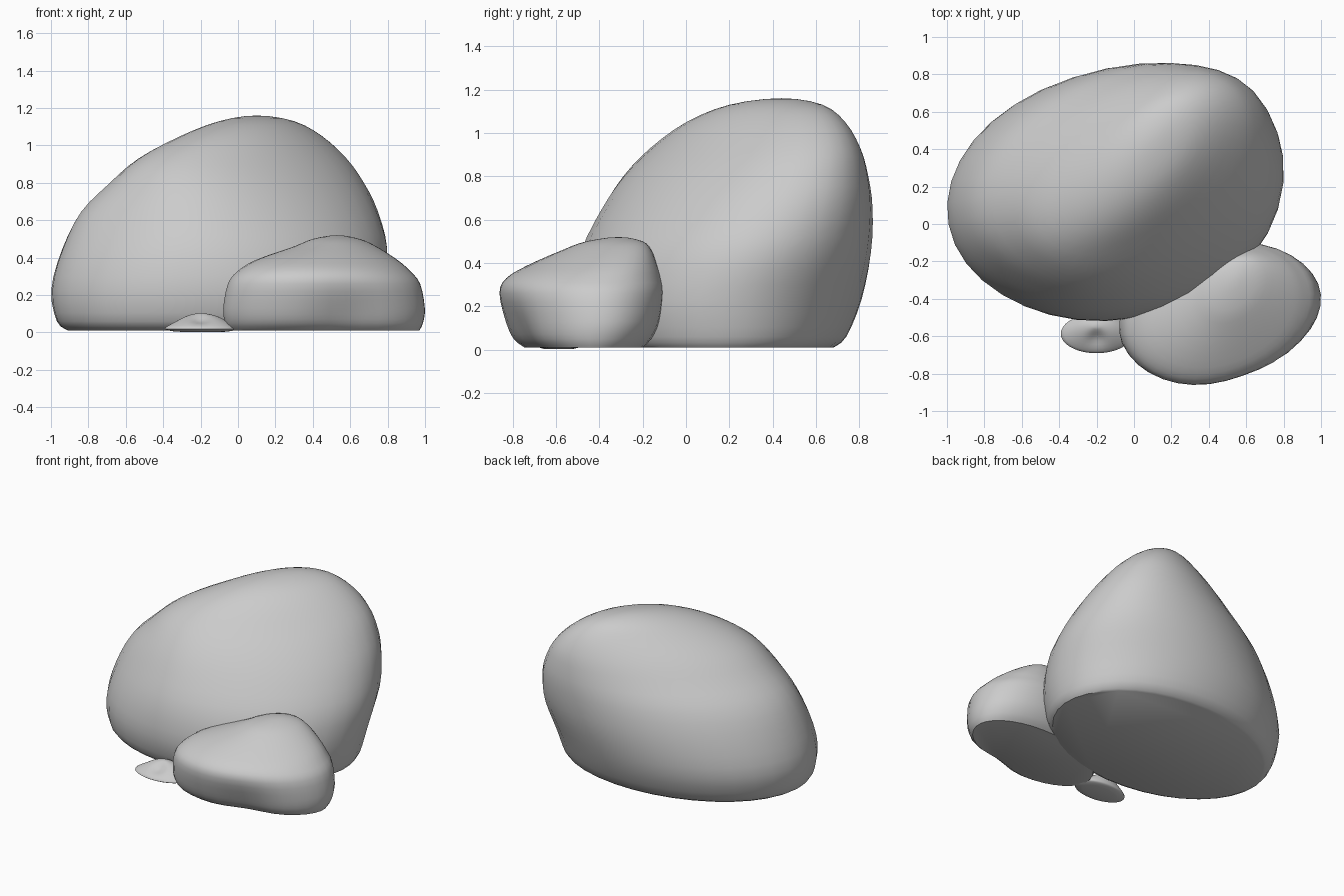
import bpy, bmesh, math
from mathutils import Vector

if "Cube" in bpy.data.objects:
    bpy.data.objects.remove(bpy.data.objects["Cube"])

SEGMENTS, STEPS = 36, 3


def catmull(p0, p1, p2, p3, t):
    return [0.5 * (2 * b + (c - a) * t + (2 * a - 5 * b + 4 * c - d) * t * t
                   + (3 * b - a - 3 * c + d) * t ** 3)
            for a, b, c, d in zip(p0, p1, p2, p3)]


def make_rock(name, rings, dents=()):
    """Loft skewed ellipses; ring = (z, xmin, xmax, ymin, ymax, skew), last ring is a point."""
    # mirrored ring past the peak keeps the top rounded
    z, x0, x1, y0, y1, k = rings[-2]
    padded = [rings[0]] + rings + [(z, x1, x0, y1, y0, k)]
    levels = []
    for i in range(1, len(padded) - 2):
        for s in range(STEPS):
            levels.append(catmull(*padded[i - 1:i + 3], s / STEPS))

    bm = bmesh.new()
    loops = []
    for z, x0, x1, y0, y1, k in levels:
        loop = []
        for j in range(SEGMENTS):
            a = 2 * math.pi * j / SEGMENTS - k / 2
            p = Vector(((x0 + x1) / 2 + (x1 - x0) / 2 * math.cos(a),
                        (y0 + y1) / 2 + (y1 - y0) / 2 * math.sin(a + k), z))
            for centre, push, radius in dents:
                d = (p - Vector(centre)).length / radius
                p += Vector(push) * math.exp(-d * d)
            loop.append(bm.verts.new(p))
        loops.append(loop)
    for low, high in zip(loops, loops[1:]):
        for j in range(SEGMENTS):
            n = (j + 1) % SEGMENTS
            bm.faces.new((low[j], low[n], high[n], high[j]))
    z, x0, x1, y0, y1, k = rings[-1]
    peak = bm.verts.new(((x0 + x1) / 2, (y0 + y1) / 2, z))
    for j in range(SEGMENTS):
        bm.faces.new((loops[-1][j], loops[-1][(j + 1) % SEGMENTS], peak))
    bm.faces.new(loops[0][::-1])
    bmesh.ops.recalc_face_normals(bm, faces=bm.faces)

    mesh = bpy.data.meshes.new(name)
    bm.to_mesh(mesh)
    bm.free()
    obj = bpy.data.objects.new(name, mesh)
    bpy.context.collection.objects.link(obj)
    bpy.ops.object.select_all(action='DESELECT')
    obj.select_set(True)
    bpy.context.view_layer.objects.active = obj
    bpy.ops.object.shade_smooth_by_angle(angle=math.radians(40))
    return obj


# Large boulder with a diagonal ridge, sloping down to the front left
make_rock("large_boulder", [
    (0.01, -0.91, 0.72, -0.42, 0.68, 0.10),
    (0.06, -0.97, 0.75, -0.48, 0.74, 0.10),
    (0.23, -1.00, 0.785, -0.52, 0.81, 0.10),
    (0.45, -0.945, 0.80, -0.49, 0.855, 0.18),
    (0.65, -0.85, 0.745, -0.40, 0.86, 0.29),
    (0.80, -0.70, 0.67, -0.30, 0.84, 0.40),
    (0.93, -0.54, 0.58, -0.17, 0.805, 0.50),
    (1.05, -0.31, 0.45, 0.00, 0.735, 0.56),
    (1.13, -0.10, 0.30, 0.20, 0.63, 0.56),
    (1.16, 0.10, 0.10, 0.44, 0.44, 0.56)],
    dents=[((-0.62, -0.25, 0.60), (0.04, 0.04, -0.02), 0.32),
           ((0.58, 0.70, 0.65), (0.012, 0.012, 0.0), 0.25)])

# Medium boulder leaning against it, with a hollow in its front face
make_rock("medium_boulder", [
    (0.01, -0.05, 0.97, -0.75, -0.20, 0.22),
    (0.05, -0.07, 0.99, -0.80, -0.16, 0.22),
    (0.13, -0.08, 1.00, -0.835, -0.12, 0.22),
    (0.26, -0.055, 0.975, -0.862, -0.10, 0.22),
    (0.33, 0.00, 0.92, -0.83, -0.11, 0.24),
    (0.39, 0.10, 0.85, -0.73, -0.13, 0.28),
    (0.46, 0.30, 0.74, -0.57, -0.16, 0.30),
    (0.50, 0.40, 0.65, -0.46, -0.20, 0.30),
    (0.52, 0.53, 0.53, -0.31, -0.31, 0.30)],
    dents=[((0.58, -0.77, 0.05), (-0.01, 0.045, 0.0), 0.18)])

# Small pebble tucked between them, with a shallow dip on top
make_rock("pebble", [
    (0.004, -0.33, -0.06, -0.65, -0.52, 0.0),
    (0.012, -0.375, -0.02, -0.68, -0.49, 0.0),
    (0.025, -0.39, -0.01, -0.69, -0.48, 0.0),
    (0.06, -0.33, -0.06, -0.65, -0.485, 0.0),
    (0.09, -0.27, -0.12, -0.60, -0.50, 0.0),
    (0.105, -0.20, -0.20, -0.55, -0.55, 0.0)],
    dents=[((-0.2, -0.62, 0.08), (0.0, 0.01, -0.02), 0.05)])
